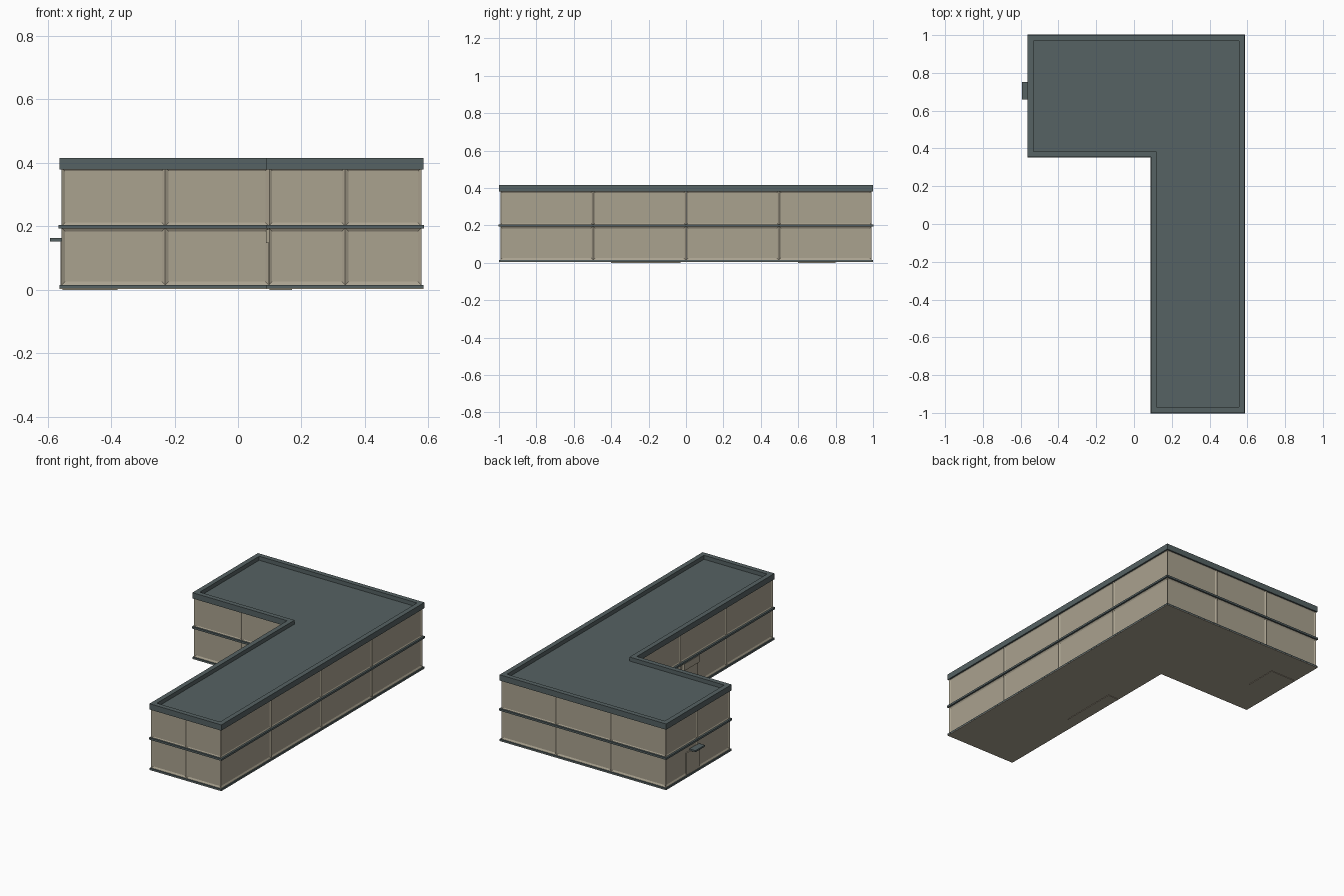
import bpy, bmesh

if "Cube" in bpy.data.objects:
    bpy.data.objects.remove(bpy.data.objects["Cube"])


def material(name, rgb):
    m = bpy.data.materials.new(name)
    m.diffuse_color = (*rgb, 1)
    m.use_nodes = True
    m.node_tree.nodes["Principled BSDF"].inputs["Base Color"].default_value = m.diffuse_color
    return m


TAN = material("tan_wall", (0.40, 0.36, 0.275))
SLATE = material("slate_trim", (0.092, 0.122, 0.125))


def footprint(d=0.0):
    """L-shaped outline of the walls, grown outward by d."""
    x0, x1, xl, y, yi = 0.097 - d, 0.578 + d, -0.556 - d, 0.993 + d, 0.362 - d
    return [(x0, -y), (x1, -y), (x1, y), (xl, y), (xl, yi), (x0, yi)]


def finish(bm, name, mat):
    bmesh.ops.recalc_face_normals(bm, faces=bm.faces)
    me = bpy.data.meshes.new(name)
    bm.to_mesh(me)
    bm.free()
    me.materials.append(mat)
    ob = bpy.data.objects.new(name, me)
    bpy.context.collection.objects.link(ob)
    return ob


def slab(name, d, z0, z1, mat, rim=None, sink=0.0):
    """Extruded L; with rim set, the top is sunk inside a raised edge."""
    bm = bmesh.new()
    lo = [bm.verts.new((x, y, z0)) for x, y in footprint(d)]
    hi = [bm.verts.new((x, y, z1)) for x, y in footprint(d)]
    rings = [lo, hi]
    if rim:
        for z in (z1, z1 - sink):
            rings.append([bm.verts.new((x, y, z)) for x, y in footprint(d - rim)])
        rings.pop(2) if sink == 0 else None
    for a, b in zip(rings, rings[1:]):
        for i in range(6):
            j = (i + 1) % 6
            bm.faces.new((a[i], a[j], b[j], b[i]))
    bm.faces.new(lo[::-1])
    bm.faces.new(rings[-1])
    return finish(bm, name, mat)


def box(name, x, y, z, mat):
    bm = bmesh.new()
    bmesh.ops.create_cube(bm, size=1)
    for v in bm.verts:
        v.co = [r[0] if c < 0 else r[1] for c, r in zip(v.co, (x, y, z))]
    return finish(bm, name, mat)


# walls: a row of bays on each side and storey, each with a recessed panel
bm = bmesh.new()
pts = footprint()
outline = []
for i, n in enumerate((2, 4, 3, 2, 2, 3)):
    (ax, ay), (bx, by) = pts[i], pts[(i + 1) % 6]
    outline += [(ax + (bx - ax) * k / n, ay + (by - ay) * k / n) for k in range(n)]
levels = (0.004, 0.015, 0.195, 0.201, 0.385)
rings = [[bm.verts.new((x, y, z)) for x, y in outline] for z in levels]
bays = []
for r in range(len(levels) - 1):
    for i in range(len(outline)):
        j = (i + 1) % len(outline)
        f = bm.faces.new((rings[r][i], rings[r][j], rings[r + 1][j], rings[r + 1][i]))
        if r in (1, 3):
            bays.append(f)
bm.faces.new(rings[0][::-1])
bm.faces.new(rings[-1])
bmesh.ops.recalc_face_normals(bm, faces=bm.faces)
bmesh.ops.inset_individual(bm, faces=bays, thickness=0.0105, depth=-0.006,
                           use_even_offset=True)
finish(bm, "walls", TAN)

# horizontal bands and roof with parapet
slab("base_band", 0.007, 0.006, 0.015, SLATE)
slab("middle_band", 0.009, 0.193, 0.205, SLATE)
slab("roof_parapet", 0.007, 0.38, 0.416, SLATE, rim=0.03, sink=0.025)
slab("underside", 0.0068, 0.003, 0.0062, TAN)

# side entrance with canopy
box("side_door", (-0.559, -0.54), (0.66, 0.752), (0.01, 0.152), TAN)
box("side_door_panel", (-0.556, -0.54), (0.752, 0.79), (0.01, 0.152), TAN)
box("side_canopy", (-0.592, -0.54), (0.66, 0.752), (0.153, 0.163), SLATE)
box("side_threshold", (-0.553, -0.38), (0.6, 0.8), (0.0, 0.005), TAN)

# courtyard entrance
box("court_door", (0.094, 0.12), (-0.25, -0.12), (0.01, 0.147), TAN)
box("court_lintel", (0.089, 0.12), (-0.26, -0.11), (0.147, 0.19), TAN)
box("court_threshold", (0.1, 0.17), (-0.4, -0.03), (0.0, 0.005), TAN)
